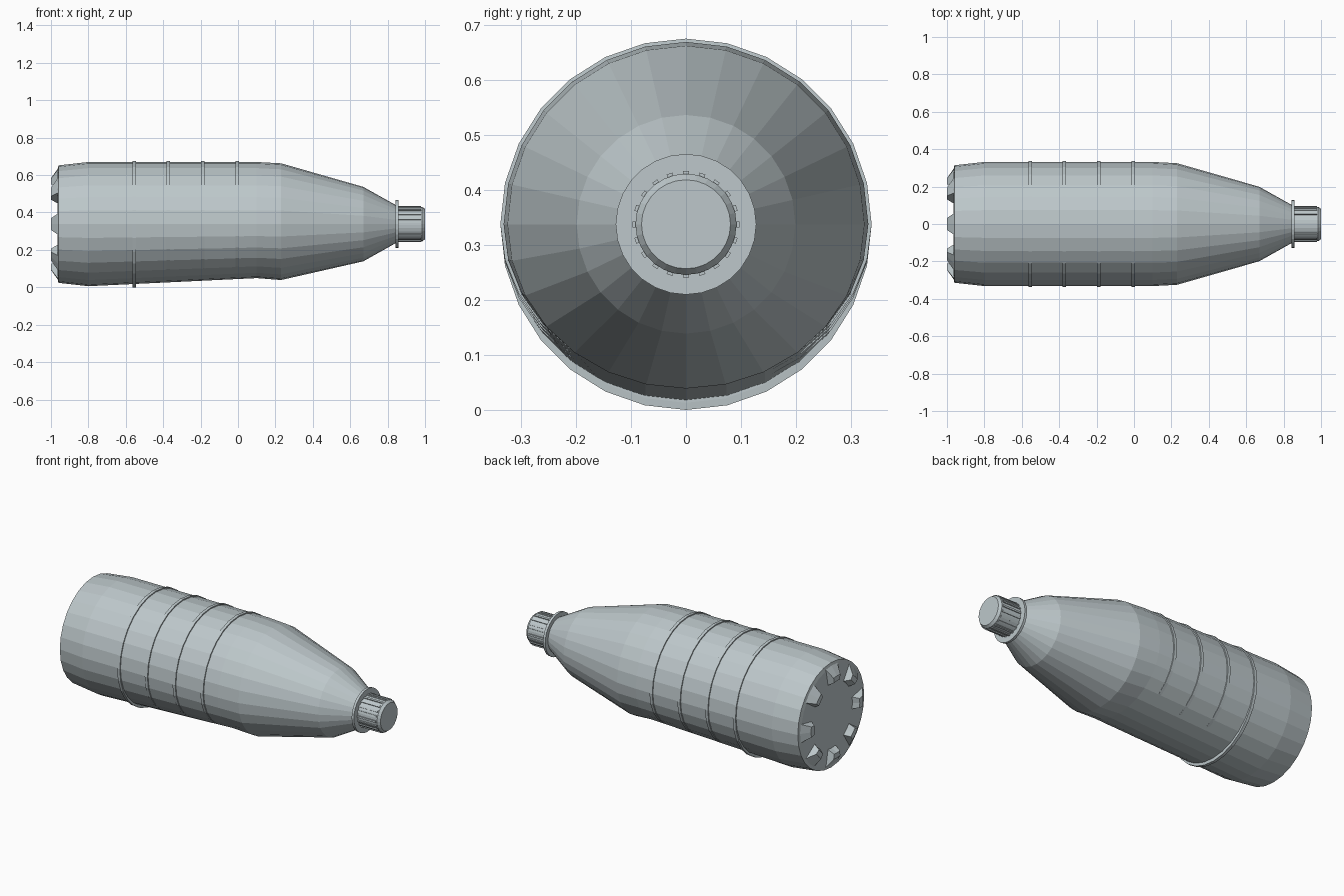
import bpy, bmesh, math

if "Cube" in bpy.data.objects:
    bpy.data.objects.remove(bpy.data.objects["Cube"])

AXIS_Z = 0.338
SIDES = 28

mat = bpy.data.materials.new("pale_blue_grey")
mat.diffuse_color = (0.51, 0.575, 0.595, 1)
mat.use_nodes = True
mat.node_tree.nodes["Principled BSDF"].inputs["Base Color"].default_value = mat.diffuse_color


def finish(bm, name):
    bmesh.ops.recalc_face_normals(bm, faces=bm.faces[:])
    mesh = bpy.data.meshes.new(name)
    bm.to_mesh(mesh)
    bm.free()
    mesh.materials.append(mat)
    obj = bpy.data.objects.new(name, mesh)
    bpy.context.collection.objects.link(obj)
    return obj


def lathe(name, profile, sides=SIDES):
    """Revolve (x, radius, underside dip) points about the long axis."""
    bm = bmesh.new()
    loops = []
    for x, r, dip in profile:
        loop = []
        for i in range(sides):
            a = 2 * math.pi * i / sides
            z = r * math.cos(a)
            if z < 0:
                z *= 1 - dip
            loop.append(bm.verts.new((x, r * math.sin(a), AXIS_Z + z)))
        loops.append(loop)
    for lo, hi in zip(loops, loops[1:]):
        for i in range(sides):
            j = (i + 1) % sides
            bm.faces.new((lo[i], lo[j], hi[j], hi[i]))
    bm.faces.new(loops[0])
    bm.faces.new(loops[-1])
    return finish(bm, name)


# Bottle body with the slightly flattened underside
lathe("bottle_body", [
    (-0.965, 0.29, 0), (-0.96, 0.314, 0), (-0.80, 0.332, 0),
    (0.10, 0.332, 0.13), (0.23, 0.325, 0.08),
    (0.67, 0.199, 0), (0.85, 0.098, 0)])

# Raised hoops; the last three sink into the underside
for n, x in enumerate((-0.555, -0.372, -0.188, -0.004)):
    dip = 0 if n == 0 else 0.13 * (x + 0.8) / 0.9 + 0.025
    lathe(f"hoop_{n + 1}", [
        (x - 0.010, 0.325, dip), (x - 0.009, 0.338, dip),
        (x + 0.009, 0.338, dip), (x + 0.010, 0.325, dip)])

# Neck collar and cap
lathe("neck_collar", [(0.842, 0.128, 0), (0.857, 0.128, 0)])
lathe("cap", [(0.85, 0.092, 0), (0.985, 0.092, 0), (1.0, 0.081, 0)])

# Grip ribs around the cap
bm = bmesh.new()
for i in range(20):
    a = 2 * math.pi * i / 20
    start = len(bm.verts)
    new = bmesh.ops.create_cube(bm, size=1)["verts"]
    for v in new:
        x = 0.918 + v.co.x * 0.122
        t, r = v.co.y * 0.011, 0.091 + v.co.z * 0.012
        v.co = (x, r * math.sin(a) + t * math.cos(a),
                AXIS_Z + r * math.cos(a) - t * math.sin(a))
finish(bm, "cap_ribs")

# Bevelled feet around the base
bm = bmesh.new()
for i in range(8):
    mid = math.pi * i / 4
    rows = []
    for x, r, half in ((-0.955, 0.19, 0.20), (-1.0, 0.215, 0.13),
                       (-1.0, 0.245, 0.13), (-0.955, 0.309, 0.20)):
        rows.append([bm.verts.new((x, r * math.sin(mid + s * half),
                                   AXIS_Z + r * math.cos(mid + s * half)))
                     for s in (-1, 0, 1)])
    for k in range(4):
        lo, hi = rows[k], rows[(k + 1) % 4]
        for s in range(2):
            bm.faces.new((lo[s], lo[s + 1], hi[s + 1], hi[s]))
    for s in (0, 2):
        bm.faces.new([row[s] for row in rows])
finish(bm, "base_feet")
